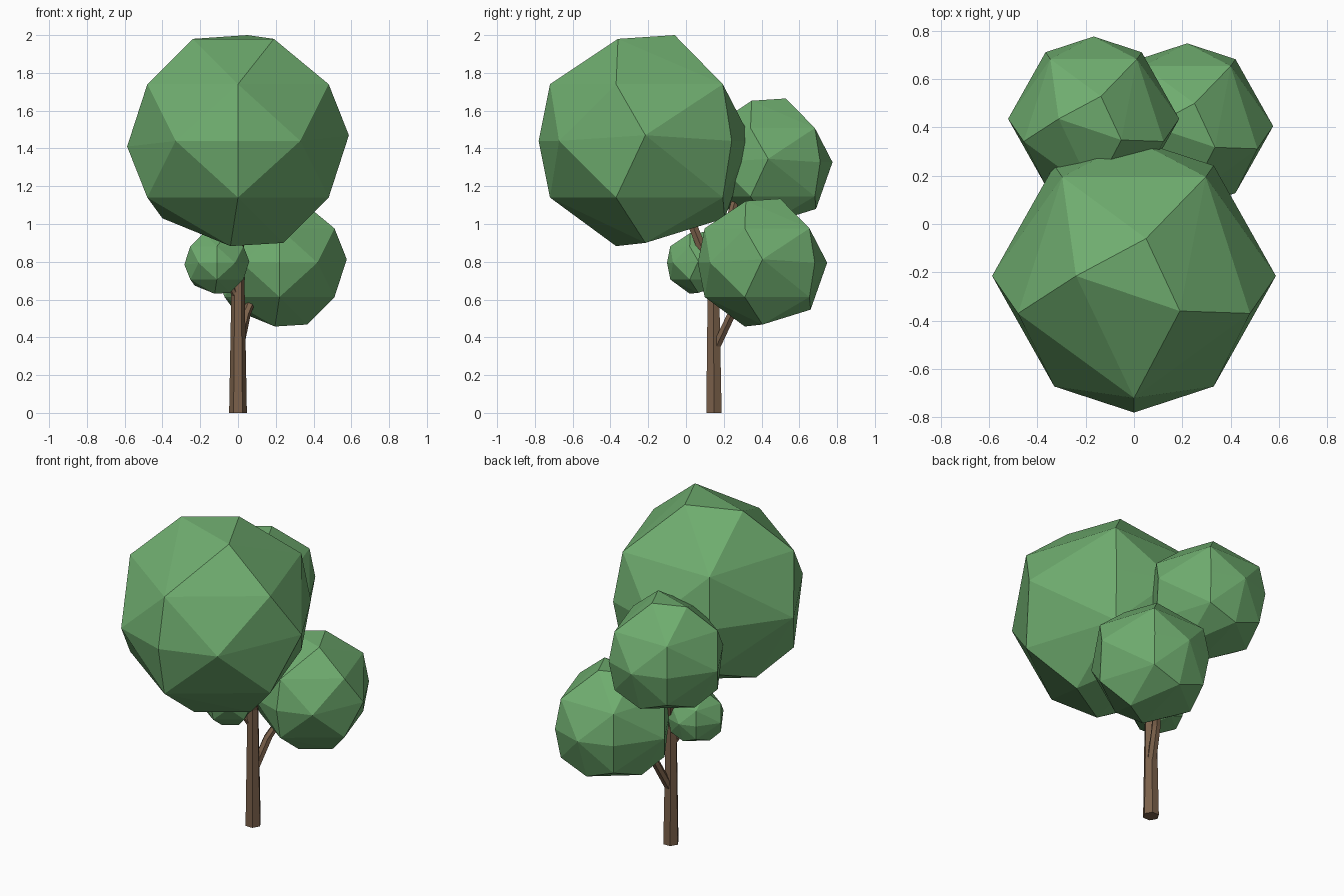
import bpy, bmesh, math
from mathutils import Vector

if "Cube" in bpy.data.objects:
    bpy.data.objects.remove(bpy.data.objects["Cube"])


def material(name, color):
    m = bpy.data.materials.new(name)
    m.diffuse_color = color
    m.use_nodes = True
    m.node_tree.nodes["Principled BSDF"].inputs["Base Color"].default_value = m.diffuse_color
    return m


LEAF = material("leaf_green", (0.16, 0.42, 0.16, 1))
BARK = material("bark_brown", (0.20, 0.12, 0.07, 1))


def finish(bm, name, mat):
    bmesh.ops.recalc_face_normals(bm, faces=bm.faces)
    me = bpy.data.meshes.new(name)
    bm.to_mesh(me)
    bm.free()
    me.materials.append(mat)
    ob = bpy.data.objects.new(name, me)
    bpy.context.collection.objects.link(ob)
    return ob


# Corner points of the faceted leaf ball
def leaf_points():
    pts = []
    for s in (-1, 1):
        pts += [(0, s * .565, 0), (0, -.505, s * .3), (s * .587, 0, s * .03)]
        pts += [(s * .297, .41, .3), (s * .297, .41, -.3)]
        for t in (-1, 1):
            pts += [(s * .33, t * .457, 0), (s * .48, -.155, t * .3)]
    # upper crown and lower belly
    pts += [(.05, .155, .56), (-.24, 0, .54), (.19, -.145, .54)]
    pts += [(-.04, -.155, -.557), (.24, 0, -.54), (0, .42, -.41), (-.4, .1, -.41)]
    return pts


def leaf_ball(name, center, scale):
    bm = bmesh.new()
    for p in leaf_points():
        bm.verts.new(Vector(center) + scale * Vector(p))
    res = bmesh.ops.convex_hull(bm, input=bm.verts)
    loose = [v for v in bm.verts if not v.link_faces]
    bmesh.ops.delete(bm, geom=loose, context='VERTS')
    return finish(bm, name, LEAF)


# Six-sided tapered limb along (x, y, z, radius) stations, rings kept level
def limb(name, stations, sides=6):
    bm = bmesh.new()
    rings = []
    for x, y, z, r in stations:
        rings.append([bm.verts.new((x + r * math.cos(2 * math.pi * i / sides),
                                    y + r * math.sin(2 * math.pi * i / sides), z))
                      for i in range(sides)])
    for a, b in zip(rings, rings[1:]):
        for i in range(sides):
            j = (i + 1) % sides
            bm.faces.new((a[i], a[j], b[j], b[i]))
    bm.faces.new(rings[0])
    bm.faces.new(rings[-1])
    return finish(bm, name, BARK)


# Foliage
leaf_ball("main_foliage", (0, -.215, 1.44), 1.0)
leaf_ball("lower_foliage", (.22, .405, .795), .606)
leaf_ball("rear_foliage", (-.167, .435, 1.327), .603)
leaf_ball("small_foliage", (-.112, .065, .794), .293)

# Trunk and branches
limb("trunk", [(0, .148, 0, .047), (0, .145, .72, .034), (0, .0, 1.08, .027)])
limb("lower_branch", [(0, .15, .33, .028), (.04, .24, .52, .027), (.1, .32, .66, .022)])
limb("rear_branch", [(0, .145, .70, .030), (-.08, .27, 1.16, .022)])
limb("small_branch", [(0, .145, .60, .022), (-.08, .09, .75, .016)])
